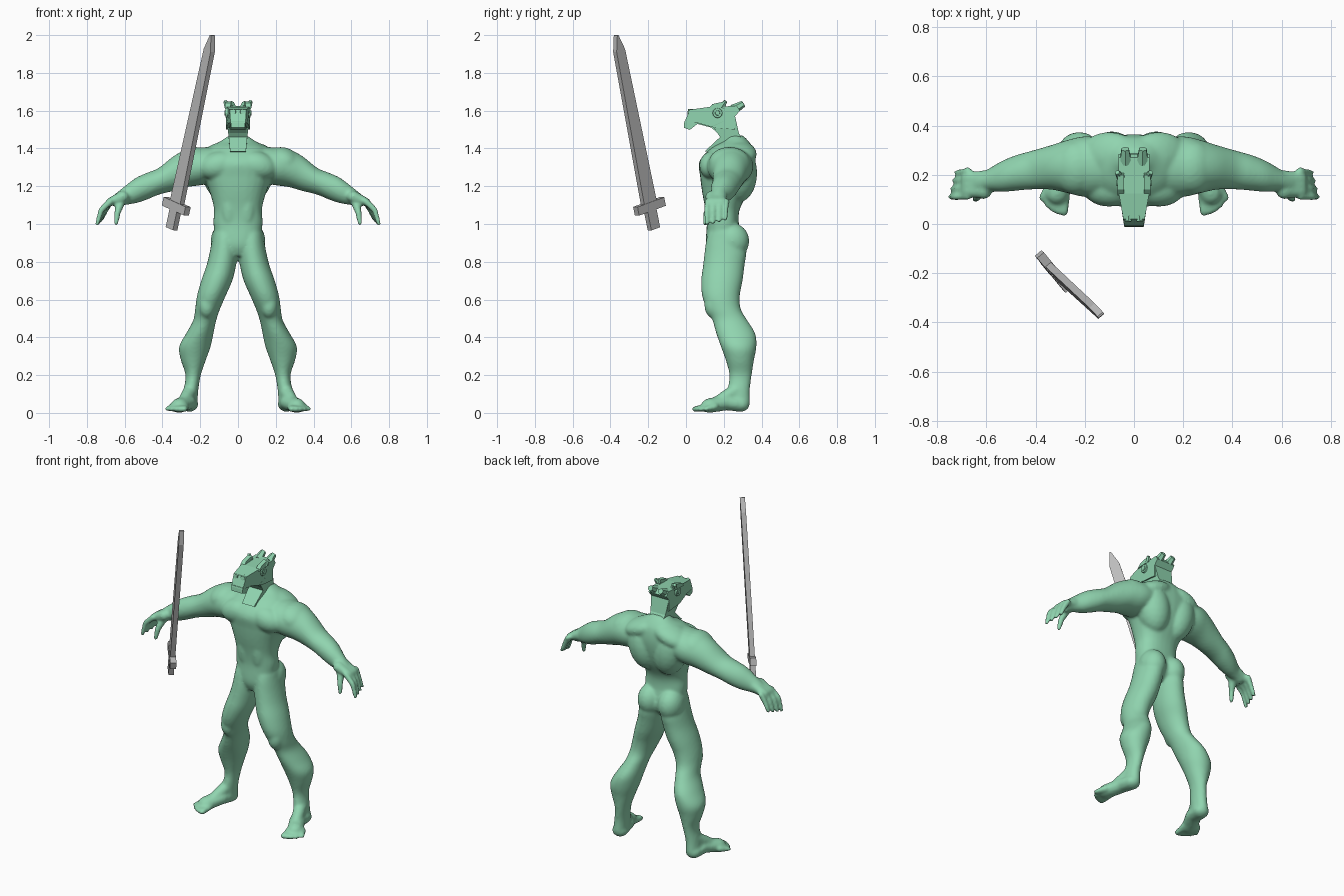
import bpy, bmesh, math
from mathutils import Vector, Matrix

if "Cube" in bpy.data.objects:
    bpy.data.objects.remove(bpy.data.objects["Cube"])


def make_material(name, rgb):
    mat = bpy.data.materials.new(name)
    mat.use_nodes = True
    mat.diffuse_color = (*rgb, 1)
    mat.node_tree.nodes["Principled BSDF"].inputs["Base Color"].default_value = (*rgb, 1)
    return mat


green = make_material("jade green skin", (0.28, 0.66, 0.43))
grey = make_material("steel grey", (0.5, 0.5, 0.5))


def finish(name, bm, mat, matrix=None):
    bmesh.ops.recalc_face_normals(bm, faces=bm.faces[:])
    mesh = bpy.data.meshes.new(name)
    bm.to_mesh(mesh)
    bm.free()
    mesh.materials.append(mat)
    obj = bpy.data.objects.new(name, mesh)
    bpy.context.collection.objects.link(obj)
    if matrix:
        obj.matrix_world = matrix
    return obj


def refine(rings, steps=4):
    """Put smoothly interpolated rings between the given ones."""
    rows = [Vector(r) for r in rings]
    rows = [rows[0]] + rows + [rows[-1]]
    fine = []
    for a, b, c, d in zip(rows, rows[1:], rows[2:], rows[3:]):
        for i in range(steps):
            t = i / steps
            fine.append(b + (c - a) * (t / 2) + (a * 2 - b * 5 + c * 4 - d) * (t * t / 2)
                        + ((b - c) * 3 + d - a) * (t ** 3 / 2))
    return fine + [rows[-1]]


def loft(bm, rings, place, power=1, sides=28):
    """Skin ovals; each ring is (position, low_u, high_u, low_v, high_v)."""
    def squared(x):
        return math.copysign(abs(x) ** power, x)
    loops = []
    for pos, u0, u1, v0, v1 in refine(rings):
        loop = []
        for i in range(sides):
            a = math.tau * i / sides
            u = (u0 + u1) / 2 + (u1 - u0) / 2 * squared(math.cos(a))
            v = (v0 + v1) / 2 + (v1 - v0) / 2 * squared(math.sin(a))
            loop.append(bm.verts.new(place(pos, u, v)))
        loops.append(loop)
    for a, b in zip(loops, loops[1:]):
        for i in range(sides):
            j = (i + 1) % sides
            bm.faces.new((a[i], a[j], b[j], b[i]))
    bm.faces.new(loops[0])
    bm.faces.new(loops[-1])


def lump(bm, side, centre, radii, turn=0, detail=3):
    x, y, z = centre
    matrix = (Matrix.Translation((side * x, y, z)) @ Matrix.Rotation(side * turn, 4, 'Y')
              @ Matrix.Diagonal((*radii, 1)))
    bmesh.ops.create_icosphere(bm, subdivisions=detail, radius=1, matrix=matrix)


def add_cone(bm, a, b, r1, r2, sides, flat=1):
    turn = (b - a).to_track_quat('Z', 'Y').to_matrix().to_4x4()
    matrix = Matrix.Translation((a + b) / 2) @ Matrix.Diagonal((1, 1, flat, 1)) @ turn
    bmesh.ops.create_cone(bm, cap_ends=True, segments=sides, radius1=r1, radius2=r2,
                          depth=(b - a).length, matrix=matrix)


def limb(bm, side, points, radii, flat=1):
    """Round-jointed tube for digits, palms and feet."""
    path = [Vector((side * x, y, z)) for x, y, z in points]
    for p, r in zip(path, radii):
        lump(bm, 1, p, (r, r, r * flat), detail=2)
    for k in range(len(path) - 1):
        add_cone(bm, path[k], path[k + 1], radii[k], radii[k + 1], 10, flat)


# Body: torso, limbs and muscles fused into one skin
torso_rings = [
    (0.83, 0.05, 0.13, 0.26), (0.89, 0.11, 0.105, 0.30), (1.0, 0.13, 0.11, 0.28),
    (1.08, 0.127, 0.102, 0.285), (1.17, 0.15, 0.085, 0.33), (1.25, 0.18, 0.075, 0.355),
    (1.33, 0.19, 0.07, 0.365), (1.40, 0.15, 0.13, 0.355), (1.44, 0.09, 0.20, 0.33),
    (1.47, 0.045, 0.22, 0.30)]
leg_rings = [
    (1.02, 0.02, 0.09, 0.16, 0.24), (0.97, 0, 0.127, 0.125, 0.29), (0.92, 0, 0.137, 0.108, 0.31),
    (0.85, 0, 0.15, 0.098, 0.32), (0.78, 0.01, 0.167, 0.09, 0.31),
    (0.70, 0.03, 0.195, 0.08, 0.30), (0.62, 0.065, 0.217, 0.085, 0.285),
    (0.55, 0.095, 0.227, 0.11, 0.29), (0.49, 0.115, 0.237, 0.14, 0.325),
    (0.42, 0.13, 0.275, 0.16, 0.367), (0.35, 0.145, 0.312, 0.185, 0.373),
    (0.28, 0.17, 0.303, 0.21, 0.36), (0.20, 0.197, 0.278, 0.23, 0.348),
    (0.12, 0.21, 0.288, 0.22, 0.338), (0.05, 0.215, 0.295, 0.22, 0.34)]
arm_rings = [
    (0.12, 0.12, 0.35, 1.22, 1.41), (0.20, 0.11, 0.357, 1.205, 1.405),
    (0.27, 0.125, 0.342, 1.195, 1.395), (0.34, 0.14, 0.32, 1.175, 1.36),
    (0.42, 0.14, 0.297, 1.155, 1.297), (0.48, 0.135, 0.28, 1.13, 1.272),
    (0.54, 0.13, 0.255, 1.11, 1.245), (0.60, 0.135, 0.22, 1.10, 1.2),
    (0.65, 0.13, 0.2, 1.085, 1.16)]

body = bmesh.new()
loft(body, [(z, -w, w, y0, y1) for z, w, y0, y1 in torso_rings], lambda p, u, v: (u, v, p), 0.85)
for s in (1, -1):
    loft(body, leg_rings, lambda p, u, v: (s * u, v, p))
    loft(body, arm_rings, lambda p, u, v: (s * p, u, v))
    # chest, back, shoulder, seat, belly and knee muscles
    lump(body, s, (0.10, 0.145, 1.31), (0.11, 0.075, 0.075), 0.25)
    lump(body, s, (0.09, 0.275, 1.27), (0.10, 0.102, 0.16), 0.2)
    lump(body, s, (0.10, 0.275, 1.37), (0.13, 0.10, 0.06), 0.35)
    lump(body, s, (0.24, 0.23, 1.325), (0.10, 0.11, 0.08), 0.4)
    lump(body, s, (0.07, 0.245, 0.91), (0.075, 0.09, 0.095))
    lump(body, s, (0.045, 0.145, 1.1), (0.05, 0.045, 0.14))
    lump(body, s, (0.165, 0.145, 0.57), (0.045, 0.048, 0.07))
    # hand with four curled fingers and a thumb
    for y in (0.135, 0.16, 0.185):
        limb(body, s, [(0.61, y, 1.145), (0.68, y, 1.115)], [0.035, 0.024], 0.9)
    for i in range(4):
        y, reach = 0.11 + 0.033 * i, 0.008 * i
        limb(body, s, [(0.675, y + 0.005, 1.12), (0.724 - reach, y, 1.075),
                       (0.746 - reach, y, 1.0 + reach)], [0.018, 0.0155, 0.012])
    limb(body, s, [(0.62, 0.14, 1.12), (0.638, 0.11, 1.06), (0.645, 0.1, 1.005)],
         [0.026, 0.018, 0.013])
    # foot turned outwards, with five toes
    limb(body, s, [(0.257, 0.29, 0.045), (0.27, 0.21, 0.055), (0.312, 0.125, 0.037)],
         [0.048, 0.048, 0.047], 0.85)
    limb(body, s, [(0.25, 0.27, 0.12), (0.295, 0.15, 0.05)], [0.04, 0.03])
    for i in range(5):
        t = i / 4
        tip = (0.285 + 0.09 * t, 0.05 + 0.055 * t * t, 0.02)
        limb(body, s, [(0.282 + 0.06 * t, 0.13 + 0.02 * t, 0.032), tip],
             [0.024, 0.019 - 0.005 * t], 0.9)
for v in body.verts:
    v.co.z = max(v.co.z, 0)
skin = finish("muscular_body", body, green)
remesh = skin.modifiers.new("fuse", 'REMESH')
remesh.mode = 'VOXEL'
remesh.voxel_size = 0.0085
remesh.use_smooth_shade = True
soften = skin.modifiers.new("soften", 'SMOOTH')
soften.factor = 0.5
soften.iterations = 7


def prism(name, outline, half_width, mat, place=lambda w, a, b: (w, a, b), matrix=None):
    """Extrude an outline both ways; half_width gives the width at each point."""
    bm = bmesh.new()
    sheets = [[bm.verts.new(place(s * half_width(a, b), a, b)) for a, b in outline]
              for s in (1, -1)]
    for sheet in sheets:
        bm.faces.new(sheet)
    n = len(outline)
    for i in range(n):
        j = (i + 1) % n
        bm.faces.new((sheets[0][i], sheets[0][j], sheets[1][j], sheets[1][i]))
    return finish(name, bm, mat, matrix)


def cone(name, start, end, r1, r2, sides=6):
    bm = bmesh.new()
    add_cone(bm, Vector(start), Vector(end), r1, r2, sides)
    finish(name, bm, green)


# Angular beast head, jaw and neck
prism("skull_and_muzzle",
      [(-0.01, 1.535), (0.02, 1.605), (0.125, 1.62), (0.27, 1.625), (0.285, 1.60),
       (0.26, 1.57), (0.26, 1.50), (0.15, 1.51), (0.06, 1.535)],
      lambda y, z: 0.04 + 0.023 * min(1, max(0, y) / 0.13), green)
prism("lower_jaw", [(-0.012, 1.51), (-0.008, 1.545), (0.08, 1.55), (0.2, 1.53),
                    (0.19, 1.46), (0.135, 1.51), (0.06, 1.53), (0.02, 1.498)],
      lambda y, z: 0.038 + 0.05 * max(0, y), green)
prism("neck", [(0.14, 1.52), (0.26, 1.57), (0.28, 1.48), (0.33, 1.40), (0.2, 1.36),
               (0.1, 1.385), (0.18, 1.46)],
      lambda y, z: 0.042 + 0.12 * max(0, z - 1.4), green)
for s, label in ((1, "left"), (-1, "right")):
    prism(label + "_brow", [(0.115, 1.61), (0.14, 1.635), (0.2, 1.648), (0.21, 1.615)],
          lambda y, z: 0.014, green, lambda w, a, b: (s * 0.054 + w, a, b))
    cone(label + "_eye", (s * 0.05, 0.167, 1.588), (s * 0.067, 0.167, 1.588), 0.03, 0.024, 12)
    cone(label + "_pupil", (s * 0.06, 0.167, 1.588), (s * 0.071, 0.167, 1.588), 0.016, 0.012, 12)
    cone(label + "_horn", (s * 0.034, 0.25, 1.605), (s * 0.036, 0.305, 1.637), 0.028, 0.017)
    cone(label + "_brow_spike", (s * 0.054, 0.19, 1.62), (s * 0.068, 0.21, 1.65), 0.018, 0.01)
    cone(label + "_nostril", (s * 0.02, 0.045, 1.59), (s * 0.024, 0.01, 1.595), 0.018, 0.014)

# Floating sword, tilted so its blade runs along the local z axis
base, point = Vector((-0.352, -0.17, 0.975)), Vector((-0.135, -0.37, 2.0))
length = (point - base).length
up = (point - base).normalized()
across = Vector((0.62, -0.75, -0.2))
across = (across - up * across.dot(up)).normalized()
tilt = Matrix.Translation(base) @ Matrix((across, up.cross(across), up)).transposed().to_4x4()


def sword_part(name, half_outline, thickness):
    outline = half_outline + [(-x, z) for x, z in reversed(half_outline)]
    prism(name, outline, lambda a, b: thickness / 2, grey, lambda w, a, b: (a, w, b), tilt)


sword_part("sword_grip", [(0.031, 0), (0.031, 0.12)], 0.031)
sword_part("sword_guard", [(0.095, 0.1), (0.095, 0.147)], 0.036)
sword_part("sword_blade", [(0.044, 0.14), (0.03, length - 0.085), (0.004, length)], 0.029)
